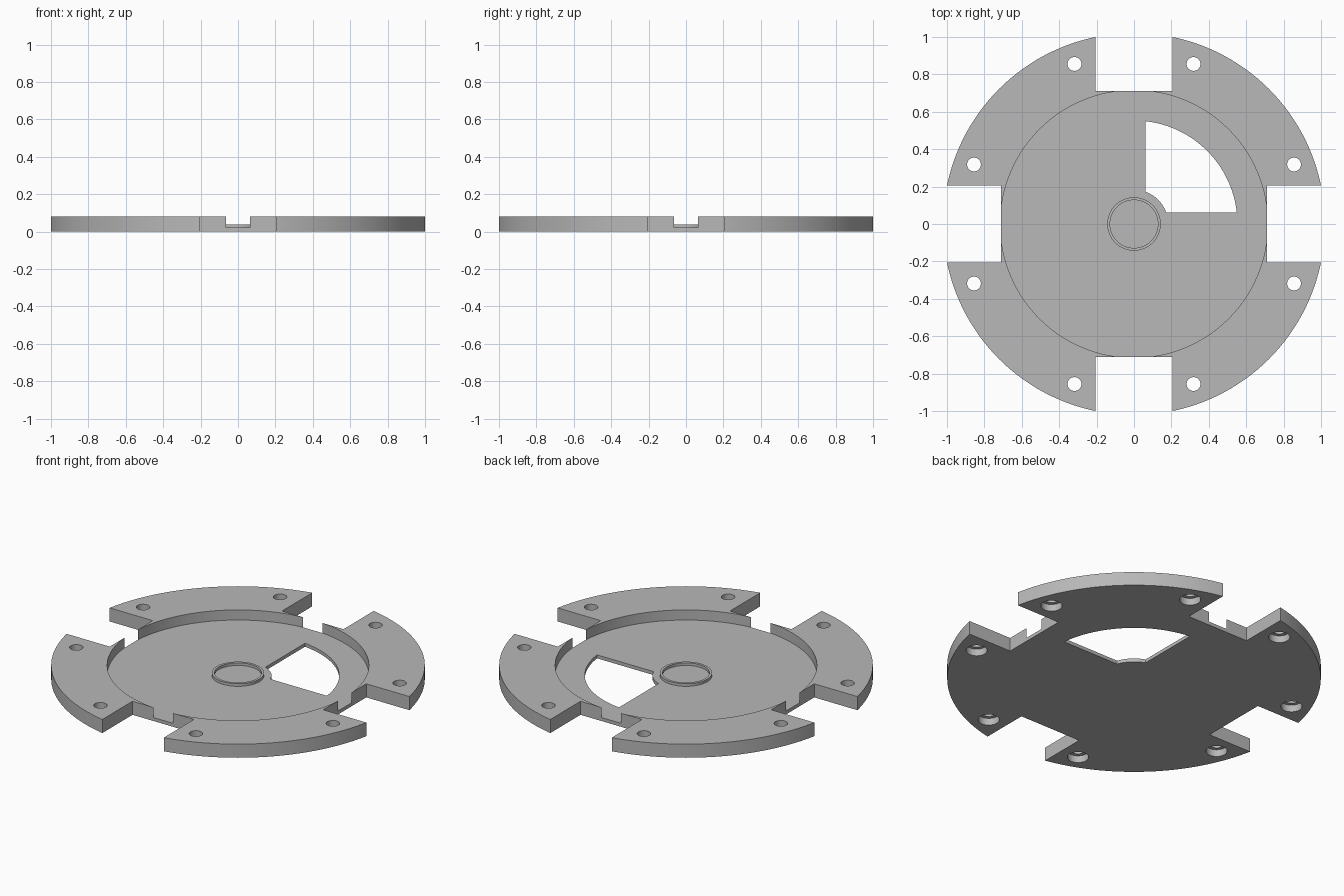
import bpy
import bmesh
from math import sin, cos, asin, acos, pi, tau, radians

cube = bpy.data.objects.get("Cube")
if cube:
    bpy.data.objects.remove(cube, do_unlink=True)

HEIGHT, FLOOR = 0.082, 0.021
DISC_R, RECESS_R = 1.0208, 0.715
NOTCH_HALF, NOTCH_EDGE = 0.205, 0.712

grey = bpy.data.materials.new("plain grey")
grey.use_nodes = True
colour = (0.48, 0.48, 0.48, 1)
grey.diffuse_color = colour
grey.node_tree.nodes["Principled BSDF"].inputs["Base Color"].default_value = colour


def arc(radius, start, end, steps):
    return [(radius * cos(start + (end - start) * i / steps),
             radius * sin(start + (end - start) * i / steps)) for i in range(steps + 1)]


def circle(radius, steps, x=0, y=0):
    return [(x + px, y + py) for px, py in arc(radius, 0, tau, steps)[:-1]]


def prism(name, outline, bottom, top):
    """Extrude a flat counter-clockwise outline between two heights."""
    bm = bmesh.new()
    face = bm.faces.new([bm.verts.new((x, y, bottom)) for x, y in outline])
    lifted = bmesh.ops.extrude_face_region(bm, geom=[face])["geom"]
    bmesh.ops.translate(bm, vec=(0, 0, top - bottom),
                        verts=[v for v in lifted if isinstance(v, bmesh.types.BMVert)])
    bmesh.ops.recalc_face_normals(bm, faces=bm.faces)
    mesh = bpy.data.meshes.new(name)
    bm.to_mesh(mesh)
    bm.free()
    mesh.materials.append(grey)
    obj = bpy.data.objects.new(name, mesh)
    bpy.context.collection.objects.link(obj)
    return obj


def activate(obj):
    bpy.ops.object.select_all(action='DESELECT')
    obj.select_set(True)
    bpy.context.view_layer.objects.active = obj


def cut(target, outline, bottom, top):
    """Subtract a prism from the target, then discard the cutter."""
    cutter = prism("cutter", outline, bottom, top)
    cutter.hide_render = True
    mod = target.modifiers.new("cut", 'BOOLEAN')
    mod.operation = 'DIFFERENCE'
    mod.solver = 'EXACT'
    mod.object = cutter
    activate(target)
    bpy.ops.object.modifier_apply(modifier=mod.name)
    bpy.data.objects.remove(cutter, do_unlink=True)


# Round plate with a shallow circular recess
plate = prism("base_plate", circle(DISC_R, 144), 0, HEIGHT)
cut(plate, circle(RECESS_R, 128), FLOOR, 1)

# Four square notches in the rim
for i in range(4):
    c, s = round(cos(i * pi / 2)), round(sin(i * pi / 2))
    box = [(NOTCH_EDGE, -NOTCH_HALF), (2, -NOTCH_HALF), (2, NOTCH_HALF), (NOTCH_EDGE, NOTCH_HALF)]
    cut(plate, [(x * c - y * s, x * s + y * c) for x, y in box], -1, 1)

# Eight bolt holes, counterbored from underneath
for i in range(4):
    for offset in (20.4, 69.6):
        a = radians(offset + 90 * i)
        x, y = 0.913 * cos(a), 0.913 * sin(a)
        cut(plate, circle(0.037, 32, x, y), -1, 1)
        cut(plate, circle(0.058, 32, x, y), -1, 0.042)

# Quarter-ring window through the floor
gap, outer, inner = 0.062, 0.553, 0.183
window = arc(outer, asin(gap / outer), acos(gap / outer), 32)
window += arc(inner, acos(gap / inner), asin(gap / inner), 12)
cut(plate, window, -1, 1)

# Raised ring around the centre
ring = prism("centre_ring", circle(0.143, 64), FLOOR - 0.005, FLOOR + 0.016)
cut(ring, circle(0.128, 64), -1, 1)

for obj in (plate, ring):
    activate(obj)
    bpy.ops.object.shade_smooth_by_angle(angle=radians(30))
